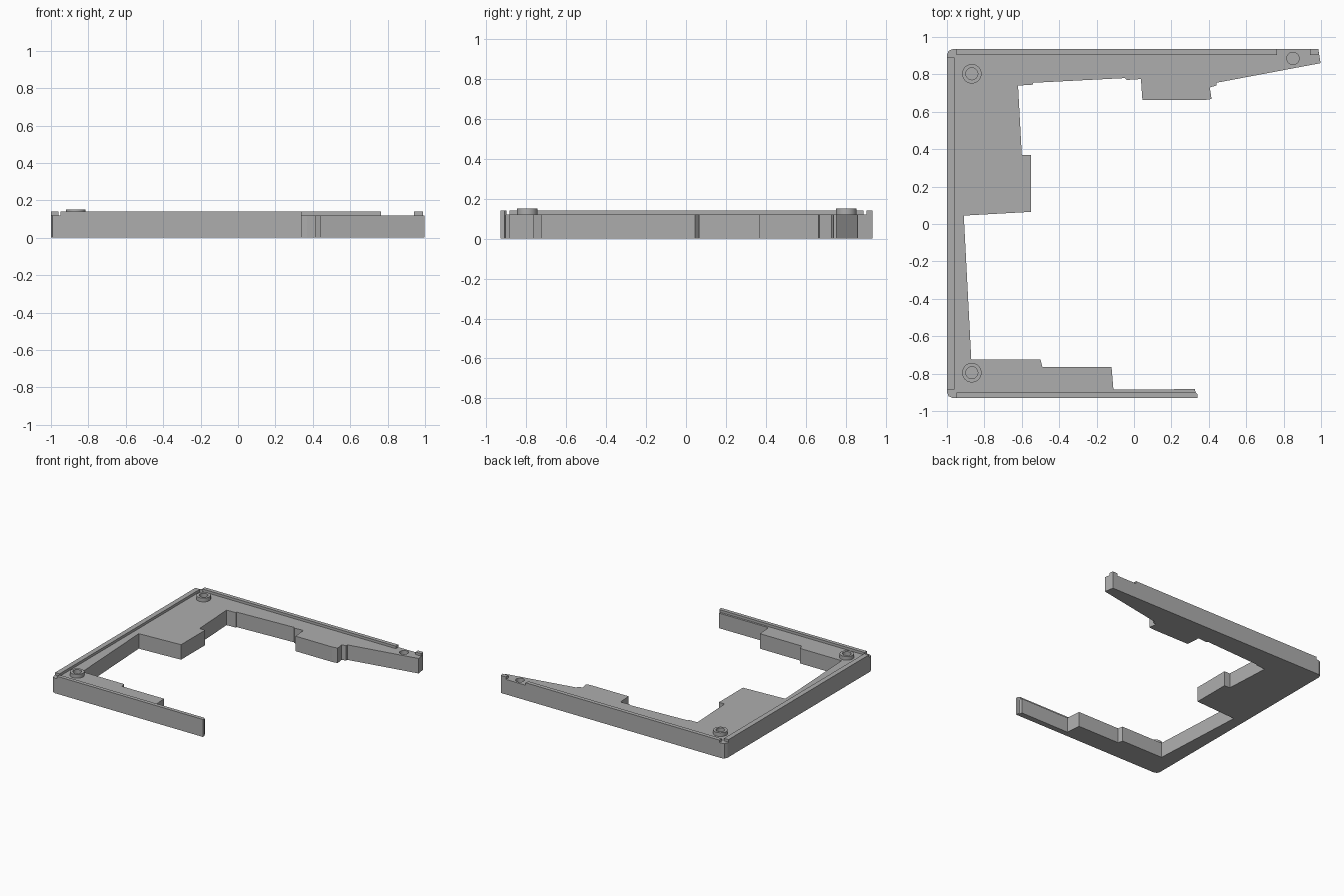
import bpy, bmesh
from mathutils import Matrix

if "Cube" in bpy.data.objects:
    bpy.data.objects.remove(bpy.data.objects["Cube"], do_unlink=True)

grey = bpy.data.materials.new("plain_grey")
grey.use_nodes = True
grey.diffuse_color = (0.42, 0.42, 0.42, 1)
grey.node_tree.nodes["Principled BSDF"].inputs["Base Color"].default_value = (0.42, 0.42, 0.42, 1)

TOP, RIM, BOSS = 0.12, 0.14, 0.15


def finish(name, bm):
    bmesh.ops.recalc_face_normals(bm, faces=bm.faces)
    mesh = bpy.data.meshes.new(name)
    bm.to_mesh(mesh)
    bm.free()
    mesh.materials.append(grey)
    ob = bpy.data.objects.new(name, mesh)
    bpy.context.collection.objects.link(ob)
    return ob


def prism(name, points, z0, z1):
    """Extrude a flat outline from z0 up to z1."""
    bm = bmesh.new()
    face = bm.faces.new([bm.verts.new((x, y, z0)) for x, y in points])
    new = bmesh.ops.extrude_face_region(bm, geom=[face])["geom"]
    bmesh.ops.translate(bm, vec=(0, 0, z1 - z0),
                        verts=[v for v in new if isinstance(v, bmesh.types.BMVert)])
    return finish(name, bm)


def cylinder(name, x, y, r, z0, z1):
    bm = bmesh.new()
    bmesh.ops.create_cone(bm, cap_ends=True, segments=40, radius1=r, radius2=r, depth=z1 - z0,
                          matrix=Matrix.Translation((x, y, (z0 + z1) / 2)))
    return finish(name, bm)


def drill(ob, x, y, r, depth_z):
    """Blind hole down to depth_z."""
    cutter = cylinder("hole_cutter", x, y, r, depth_z, 0.3)
    cutter.hide_render = True
    cutter.hide_viewport = True
    mod = ob.modifiers.new("hole", "BOOLEAN")
    mod.operation, mod.solver, mod.object = "DIFFERENCE", "EXACT", cutter


# Frame body: outer edge, then the stepped inner edge from front arm to back arm
outline = [
    (-1, -.9), (-.991, -.921), (-.97, -.93), (.34, -.93), (.34, -.91), (.33, -.905), (.325, -.883),
    (-.11, -.885), (-.12, -.765), (-.49, -.765), (-.5, -.725), (-.87, -.725),
    (-.91, .045), (-.55, .065), (-.55, .37), (-.6, .37), (-.62, .74),
    (-.54, .745), (-.54, .755), (-.05, .78), (-.04, .77), (.037, .775), (.045, .662),
    (.37, .662), (.415, .668), (.405, .73), (.44, .74), (.44, .755),
    (.998, .86), (.985, .935), (-.97, .935), (-.991, .926), (-1, .905),
]
body = prism("frame_body", outline, 0, TOP)
drill(body, .85, .885, .033, .04)

# Raised lips along the outer edges
low = TOP - .002
prism("left_lip", [(-1, -.885), (-.96, -.885), (-.96, .89), (-1, .89)], low, RIM)
prism("front_lip", [(-.95, -.93), (.34, -.93), (.34, -.91), (.33, -.9), (-.95, -.9)], low, RIM)
prism("back_lip", [(-.95, .903), (.765, .903), (.765, .935), (-.95, .935)], low, RIM)
prism("tip_lip", [(.94, .903), (.99, .903), (.985, .935), (.94, .935)], low, RIM)

# Round screw bosses at the two corners
for side, y in (("front", -.795), ("back", .803)):
    boss = cylinder(side + "_boss", -.867, y, .052, low, BOSS)
    drill(boss, -.867, y, .032, .05)
    drill(body, -.867, y, .032, .05)
    boss.select_set(True)
    bpy.context.view_layer.objects.active = boss
    bpy.ops.object.shade_smooth_by_angle()
    boss.select_set(False)
